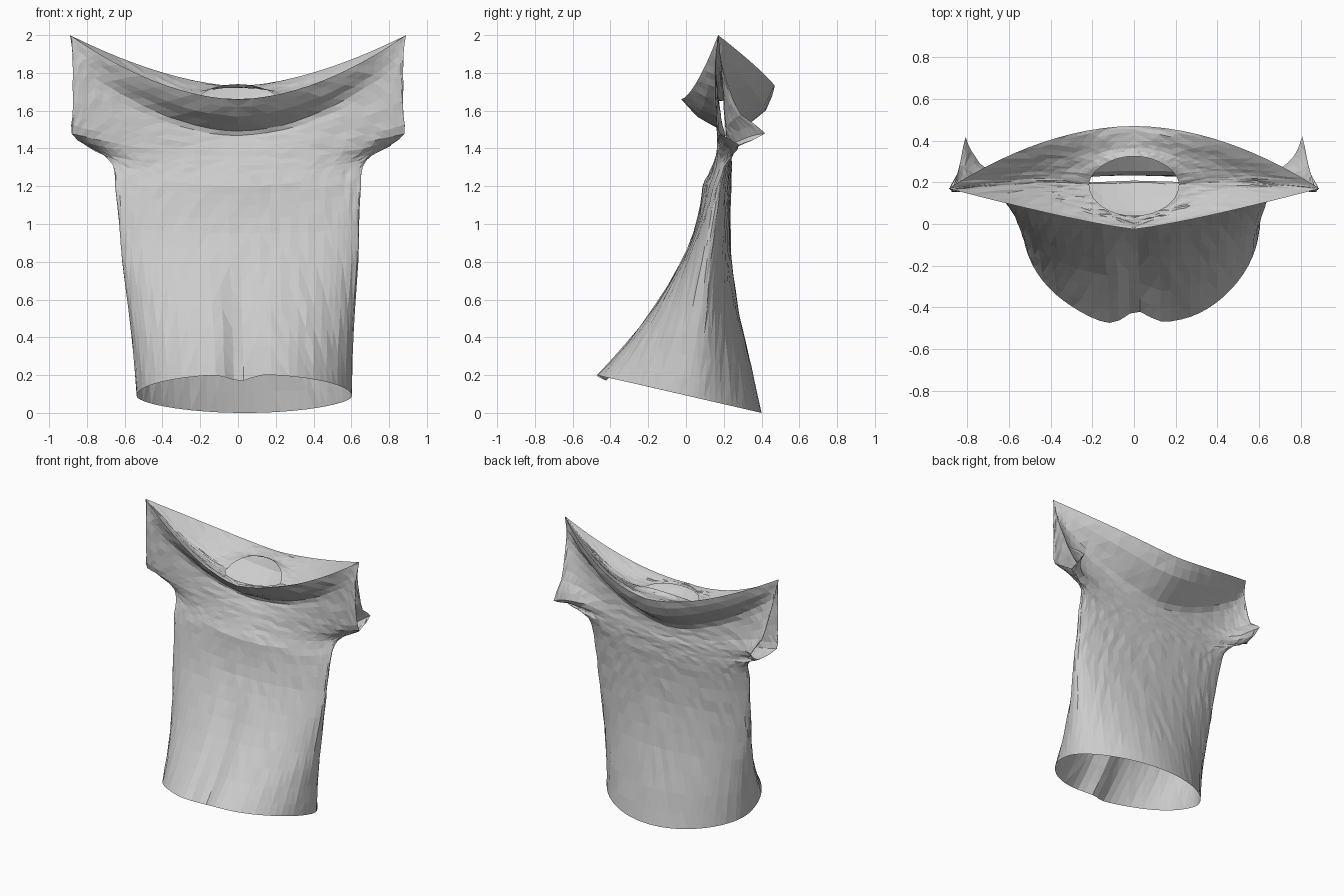
import bpy, bmesh, math, random

if "Cube" in bpy.data.objects:
    bpy.data.objects.remove(bpy.data.objects["Cube"], do_unlink=True)
random.seed(4)

cloth = bpy.data.materials.new("grey_cloth")
cloth.use_nodes = True
GREY = (0.6, 0.6, 0.6, 1)
cloth.diffuse_color = GREY
cloth.node_tree.nodes["Principled BSDF"].inputs["Base Color"].default_value = GREY

COLS = 36

# Each ring: drape, half width, side z, front z, back z,
# side y, front y, back y, front sleeve tip, back sleeve tip
HEM_TO_RIM = [
    (0, .57, .09, .205, 0, .01, -.49, .40, 0, 0),
    (0, .58, .30, .36, .25, .04, -.34, .345, 0, 0),
    (0, .60, .55, .56, .53, .08, -.175, .28, 0, 0),
    (0, .625, .80, .78, .78, .11, -.04, .245, 0, 0),
    (0, .635, 1.0, .95, .95, .14, .04, .235, 0, 0),
    (.2, .65, 1.2, 1.10, 1.10, .175, .075, .235, 0, 0),
    (.4, .665, 1.31, 1.20, 1.19, .19, .10, .24, .02, .02),
    (.6, .73, 1.37, 1.26, 1.25, .19, .12, .24, .06, .06),
    (.8, .84, 1.42, 1.31, 1.29, .18, .14, .24, .10, .10),
    (1, .885, 1.48, 1.36, 1.33, .17, .16, .24, .01, .25),
    (1, .875, 1.58, 1.41, 1.37, .16, .18, .235, 0, .13),
    (1, .875, 1.73, 1.45, 1.41, .155, .20, .235, 0, .07),
    (1, .875, 1.86, 1.49, 1.47, .155, .20, .255, 0, .03),
    (1, .88, 1.94, 1.57, 1.60, .165, .06, .42, 0, .01),
    (1, .89, 2.0, 1.66, 1.73, .17, -.025, .47, 0, 0),
]
RIM_TO_NECK = [
    HEM_TO_RIM[-1],
    (.8, .58, 1.77, 1.66, 1.73, .20, .0, .42, 0, 0),
    (.3, .36, 1.67, 1.66, 1.72, .20, .02, .365, 0, 0),
    (0, .215, 1.65, 1.66, 1.74, .19, .04, .325, 0, 0),
]


def refine(keys, steps):
    """Smoothly interpolate extra rings between the key rings."""
    rings = []
    for i in range(len(keys) - 1):
        a, b = keys[max(i - 1, 0)], keys[i]
        c, d = keys[i + 1], keys[min(i + 2, len(keys) - 1)]
        for s in range(steps):
            t = s / steps
            rings.append([
                q + t * (r - p) / 2
                + t * t * (p - 2.5 * q + 2 * r - w / 2)
                + t ** 3 * (1.5 * (q - r) + (w - p) / 2)
                for p, q, r, w in zip(a, b, c, d)])
    rings.append(list(keys[-1]))
    return rings


def ring_point(ring, f, back):
    """Point on one panel; f runs from -1 to 1 across the width."""
    m, w, zs, zf, zb, ys, yf, yb, tip_f, tip_b = ring
    if back:
        yc, zc, tip, y_power, z_power, flat = yb, zb, tip_b, 1.9, 1.65, .2
    else:
        yc, zc, tip, y_power, z_power, flat = yf, zf, tip_f, 1.2, 1.8, 0
    a = abs(f)
    ellipse = 1 - math.sqrt(max(0, 1 - a * a))
    ellipse += flat * (a * a - ellipse)
    gy = (1 - m) * ellipse + m * a ** y_power
    gz = (1 - m) * ellipse + m * a ** z_power
    x, y, z = w * f, yc + (ys - yc) * gy, zc + (zs - zc) * gz
    y += tip * a ** 6
    x *= 1 - .35 * tip * a ** 6
    x += .03 * max(0, 1.2 - z) * (1 - m)
    # Hanging folds and the short crease above the front hem
    low = max(0, 1 - z / .9)
    if not back:
        crease = low * math.exp(-((x - .01) / .08) ** 2)
        y += .09 * crease
        z -= .06 * crease * low
        y += .012 * low * math.sin(13 * x) * (1 - a)
        y -= .015 * math.exp(-((z - 1.2) / .05) ** 2) * (1 - a)
    return [x, y, z]


def build_cloth(name, keys, steps):
    """Front and back panels, welded wherever their side edges meet."""
    rings = refine(keys, steps)
    bm = bmesh.new()
    for back in (False, True):
        grid = []
        for i, ring in enumerate(rings):
            row = []
            for j in range(COLS + 1):
                f = math.sin(math.pi * (j / COLS - .5))
                p = ring_point(ring, f, back)
                if 0 < i < len(rings) - 1 and 0 < j < COLS:
                    p = [v + random.uniform(-.003, .003) for v in p]
                row.append(bm.verts.new(p))
            grid.append(row)
        for lower, upper in zip(grid, grid[1:]):
            for j in range(COLS):
                quad = [lower[j], lower[j + 1], upper[j + 1], upper[j]]
                bm.faces.new(quad[::-1] if back else quad)
    bmesh.ops.remove_doubles(bm, verts=bm.verts, dist=.0005)
    bmesh.ops.triangulate(bm, faces=bm.faces)
    mesh = bpy.data.meshes.new(name)
    bm.to_mesh(mesh)
    bm.free()
    mesh.materials.append(cloth)
    obj = bpy.data.objects.new(name, mesh)
    bpy.context.collection.objects.link(obj)
    return obj


# Body with open sleeves, then the sagging shoulders around the neck hole
build_cloth("shirt_body", HEM_TO_RIM, 2)
build_cloth("neck_panel", RIM_TO_NECK, 3)
